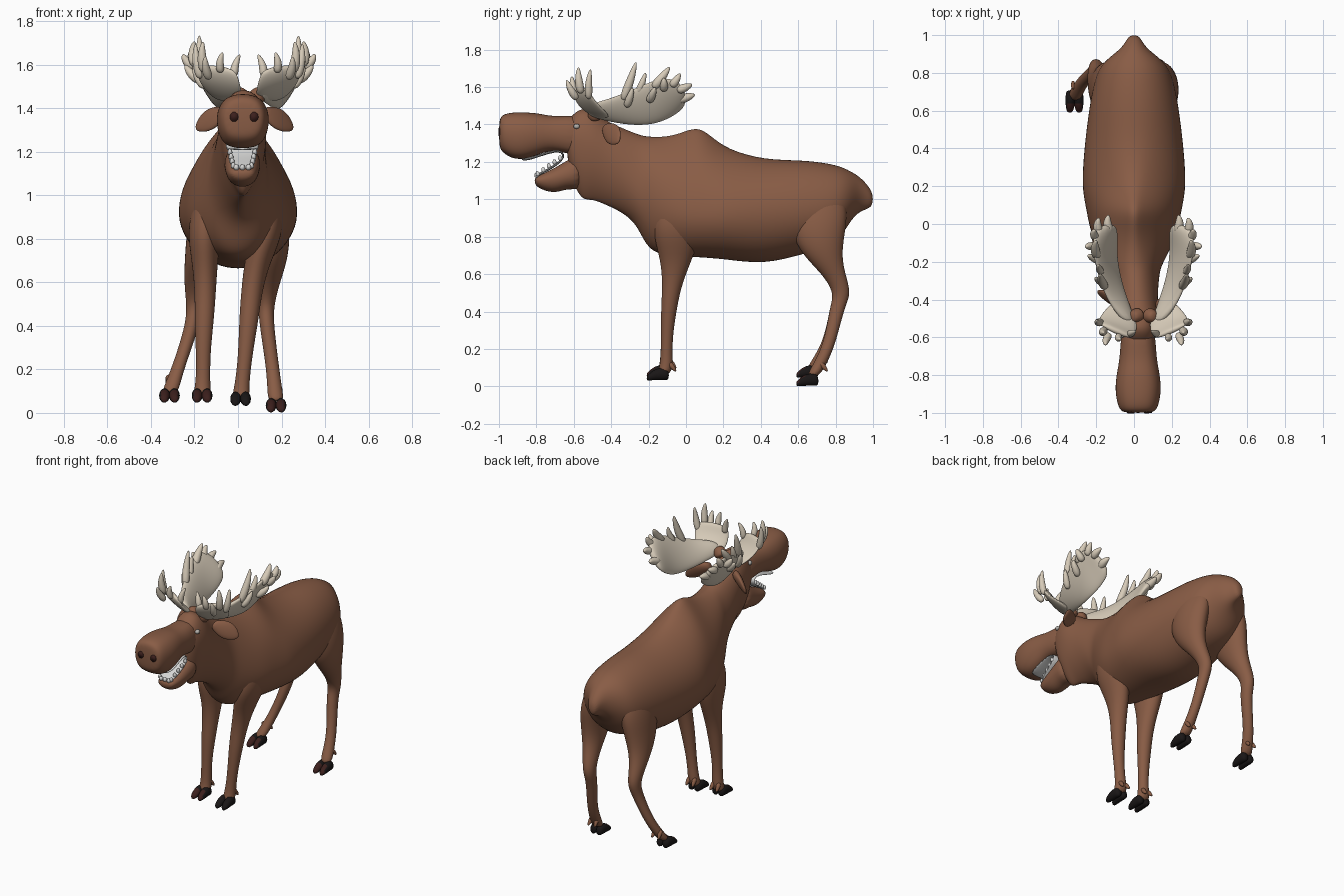
import bpy, bmesh, math
from mathutils import Vector as V


def material(name, rgb):
    m = bpy.data.materials.new(name)
    m.diffuse_color = (*rgb, 1)
    return m


FUR = material("brown_fur", (0.25, 0.108, 0.060))
BONE = material("antler_bone", (0.68, 0.60, 0.485))
HOOF = material("black_hoof", (0.010, 0.008, 0.008))
MAROON = material("dark_maroon", (0.045, 0.014, 0.012))
WHITE = material("tooth_white", (0.68, 0.68, 0.67))
GREY = material("eye_grey", (0.45, 0.43, 0.40))


def ring(c, u, v, n=10):
    """Ellipse around c with half axes u and v."""
    return [c + u * math.cos(a) + v * math.sin(a)
            for a in (2 * math.pi * i / n for i in range(n))]


def section(y, w, top, mid, bot, pu=1.0, pl=1.0, cx=0.0, n=16):
    """Upright cross-section, pu and pl sharpen or square its upper and lower half."""
    pts = []
    for i in range(n):
        a = 2 * math.pi * i / n
        c, s = math.cos(a), math.sin(a)
        x = math.copysign(abs(c) ** (pu if s > 0 else pl), c) * w
        pts.append(V((cx + x, y, mid + s * ((top - mid) if s > 0 else (mid - bot)))))
    return pts


def tube(pts, n=6):
    """Rings along points (x, y, z, radius)."""
    rings = []
    for i, p in enumerate(pts):
        a, b = V(pts[max(i - 1, 0)][:3]), V(pts[min(i + 1, len(pts) - 1)][:3])
        d = (b - a).normalized()
        u = d.cross(V((0.3, 1, 0.1)) if abs(d.y) < 0.8 else V((1, 0, 0.2))).normalized()
        rings.append(ring(V(p[:3]), u * p[3], d.cross(u) * p[3], n))
    return rings


def slab(pairs, thick):
    """Lens-shaped plate between two edges given as pairs of points."""
    mids = [(V(a) + V(b)) / 2 for a, b in pairs]
    rings = []
    for i, (a, b) in enumerate(pairs):
        u = (V(b) - V(a)) / 2
        d = mids[min(i + 1, len(mids) - 1)] - mids[max(i - 1, 0)]
        rings.append(ring(mids[i], u, u.cross(d).normalized() * thick, 10))
    return rings


def build(name, lofts, mats, levels=2, rule=None):
    """Skin each list of rings, close the ends and smooth the result."""
    bm = bmesh.new()
    for rings in lofts:
        rows = [[bm.verts.new(p) for p in r] for r in rings]
        n = len(rows[0])
        for r, s in zip(rows, rows[1:]):
            for i in range(n):
                bm.faces.new((r[i], r[(i + 1) % n], s[(i + 1) % n], s[i]))
        bm.faces.new(rows[0])
        bm.faces.new(rows[-1])
    bmesh.ops.recalc_face_normals(bm, faces=bm.faces)
    for f in bm.faces:
        f.smooth = True
        if rule and rule(f):
            f.material_index = 1
    me = bpy.data.meshes.new(name)
    bm.to_mesh(me)
    bm.free()
    for m in mats:
        me.materials.append(m)
    ob = bpy.data.objects.new(name, me)
    bpy.context.collection.objects.link(ob)
    if levels:
        s = ob.modifiers.new("smooth", 'SUBSURF')
        s.levels = s.render_levels = levels
    return ob


# Trunk: y, half width, top, widest height, bottom, upper power
trunk = [section(*s) for s in (
    (1.0, .025, 1.035, 1.0, .965), (.965, .045, 1.085, 1.03, .945), (.925, .075, 1.125, 1.03, .93),
    (.885, .13, 1.15, 1.01, .89), (.84, .178, 1.175, .98, .81),
    (.77, .213, 1.197, .95, .74), (.62, .242, 1.217, .94, .7),
    (.42, .268, 1.217, .93, .645, 1.1), (.22, .285, 1.275, .93, .672, 1.5),
    (.13, .272, 1.352, .93, .68, 1.8), (.06, .258, 1.402, .93, .685, 1.9),
    (-.03, .24, 1.362, .94, .69, 1.8), (-.11, .208, 1.343, .96, .695, 1.5),
    (-.18, .172, 1.342, 1.0, .715, 1.2), (-.225, .148, 1.345, 1.04, .77))]
# Neck and skull: also lower power and centre x
neck = [section(*s) for s in (
    (-.27, .132, 1.358, 1.08, .87, 1, 1, .005),
    (-.35, .12, 1.39, 1.17, .93, 1, 1.2, .01), (-.43, .113, 1.425, 1.23, .965, .9, 1.4, .015),
    (-.5, .11, 1.48, 1.28, .995, .8, 1.6, .025), (-.56, .104, 1.495, 1.3, .985, .8, 1.6, .025),
    (-.61, .09, 1.45, 1.32, 1.1, .8, 1.3, .025), (-.64, .07, 1.42, 1.33, 1.24, 1, 1, .025))]
build("body", [trunk + neck], [FUR])

# Long upper muzzle and the dropped lower jaw
muzzle = build("muzzle", [[section(*s, .75, .6, .022) for s in (
    (-1.0, .07, 1.42, 1.36, 1.285), (-.985, .1, 1.455, 1.36, 1.25),
    (-.93, .117, 1.468, 1.35, 1.213), (-.86, .124, 1.468, 1.35, 1.21),
    (-.78, .113, 1.462, 1.35, 1.24), (-.7, .096, 1.44, 1.35, 1.268),
    (-.5, .09, 1.465, 1.33, 1.2))]], [FUR])
build("lower_jaw", [[section(*s, .75, 1, .02) for s in (
    (-.81, .045, 1.115, 1.1, 1.08), (-.78, .064, 1.132, 1.1, 1.053),
    (-.7, .077, 1.168, 1.11, 1.028), (-.63, .082, 1.215, 1.13, 1.06),
    (-.55, .088, 1.25, 1.15, 1.04))]], [FUR])

# Pale mouth lining: one folded strip from palate to lower lip, with teeth along the jaw
path = ((-.88, 1.213, .06), (-.84, 1.214, .08), (-.78, 1.236, .082), (-.7, 1.26, .075),
        (-.662, 1.255, .07), (-.65, 1.225, .07), (-.69, 1.185, .07), (-.76, 1.147, .064),
        (-.805, 1.122, .045))
build("mouth_lining", [slab([((.02 - w, y, z), (.02 + w, y, z)) for y, z, w in path], .007)],
      [WHITE], 1)
teeth = []
for s in (1, -1):
    for k in range(5):
        y, z = -.79 + .03 * k, 1.122 + .021 * k
        x = .02 + s * (.042 + .005 * k)
        teeth.append(tube([(x, y, z, .016), (x, y - .004, z + .02, .013),
                           (x, y - .006, z + .03, .005)]))
for x in (-.008, .02, .048):
    teeth.append(tube([(x, -.795, 1.112, .018), (x, -.803, 1.145, .015)]))
build("teeth", teeth, [WHITE], 1)

# Antler tines: root, tip, radius
TINES = (((.2, -.34, 1.52), (.228, -.265, 1.74), .032),
         ((.22, -.26, 1.56), (.235, -.215, 1.68), .026),
         ((.245, -.18, 1.59), (.25, -.085, 1.71), .034),
         ((.25, -.12, 1.58), (.305, -.12, 1.65), .03),
         ((.25, -.08, 1.6), (.26, -.03, 1.675), .03),
         ((.235, -.05, 1.58), (.235, .035, 1.615), .032),
         ((.18, -.05, 1.53), (.185, .05, 1.56), .034),
         ((.2, -.32, 1.49), (.255, -.285, 1.60), .028),
         ((.22, -.2, 1.52), (.295, -.165, 1.60), .03),
         ((.07, -.58, 1.54), (.04, -.565, 1.65), .026),
         ((.13, -.59, 1.56), (.12, -.61, 1.66), .026),
         ((.205, -.56, 1.56), (.21, -.575, 1.71), .03),
         ((.22, -.52, 1.53), (.245, -.51, 1.70), .028),
         ((.18, -.58, 1.53), (.2, -.64, 1.64), .028))

# Ears, antler stalks and antlers, one pair each
for s, side in ((1, "right"), (-1, "left")):
    ear = []
    for t, w, h in ((0, .025, .022), (.2, .045, .026), (.5, .062, .024), (.8, .048, .016), (1, .012, .007)):
        c = V((.03 + s * (.085 + .14 * t), -.43 + .07 * t, 1.385 - .055 * t - .025 * t * t))
        ear.append(ring(c, V((s * .25, .55, .8)).normalized() * w,
                        V((-s * .3, .8, -.45)).normalized() * h))
    build(side + "_ear", [ear], [FUR])

    def at(x, y, z):
        return (.05 + s * x, y, z)

    build(side + "_antler_stalk", [tube([(*at(.02, -.48, 1.43), .05), (*at(.045, -.49, 1.465), .042),
                                         (*at(.06, -.49, 1.49), .025)], 8)], [FUR])
    # rear palm, from low inner edge to high outer edge
    palm = slab([(at(*a), at(*b)) for a, b in (
        ((.035, -.54, 1.45), (.1, -.52, 1.51)), ((.085, -.4, 1.41), (.185, -.42, 1.535)),
        ((.125, -.27, 1.388), (.235, -.29, 1.59)), ((.14, -.16, 1.395), (.265, -.17, 1.645)),
        ((.135, -.07, 1.435), (.27, -.09, 1.66)), ((.14, .01, 1.5), (.25, -.01, 1.61)))], .026)
    # front fan rising over the brow
    fan = slab([(at(*a), at(*b)) for a, b in (
        ((.03, -.5, 1.45), (.14, -.39, 1.43)), ((.03, -.56, 1.485), (.2, -.44, 1.475)),
        ((.04, -.595, 1.53), (.245, -.5, 1.54)), ((.06, -.61, 1.585), (.245, -.53, 1.61)))], .02)
    tines = []
    for a, b, r in TINES:
        m = V(a).lerp(V(b), .55) + V((.012, -.008 if a[1] < -.5 else .004, 0))
        tines.append(tube([(*at(*a), r), (*at(*m), r * .85), (*at(*b), r * .25)]))
    build(side + "_antler", [palm, fan] + tines, [BONE])

# Legs: z, y, half width, half depth, left x, right x
FRONT = ((.06, -.125, .042, .034, -.165, .012), (.1, -.105, .038, .038, -.163, .015),
         (.17, -.104, .033, .032, -.16, .023), (.28, -.102, .035, .033, -.16, .035),
         (.43, -.09, .046, .045, -.155, .05), (.55, -.073, .05, .054, -.15, .062),
         (.68, -.052, .06, .088, -.152, .085), (.8, -.05, .078, .13, -.155, .125),
         (.92, -.04, .075, .13, -.15, .142), (1.1, -.03, .05, .1, -.11, .11))
HIND = ((.05, .675, .038, .032, -.315, .175), (.1, .705, .036, .038, -.3, .17),
        (.2, .757, .031, .034, -.27, .16), (.33, .79, .033, .036, -.23, .142),
        (.43, .812, .035, .042, -.205, .13), (.5, .838, .038, .047, -.2, .13),
        (.6, .79, .05, .064, -.2, .145), (.7, .728, .068, .108, -.18, .162),
        (.82, .705, .085, .15, -.155, .16), (.95, .71, .085, .165, -.14, .14),
        (1.1, .7, .06, .12, -.1, .1))
for name, rows, col, lift in (("left_front", FRONT, 4, .045), ("right_front", FRONT, 5, .03),
                              ("left_hind", HIND, 4, .045), ("right_hind", HIND, 5, 0)):
    up = lift - (.03 if rows is FRONT else 0)
    rings = [ring(V((r[col], r[1], r[0] + up * max(0, 1 - r[0] / .4))),
                  V((r[2], 0, 0)), V((0, r[3], 0)), 12) for r in rows]
    fx, fy, ax, ay = rows[0][col], rows[0][1], rows[1][col], rows[1][1]
    # dewclaws behind the ankle
    claws = [tube([(ax + s * .018, ay + .01, .13 + up, .02),
                   (ax + s * .022, ay + .04, .095 + up, .014),
                   (ax + s * .024, ay + .052, .08 + up, .005)]) for s in (1, -1)]
    build(name + "_leg", [rings] + claws, [FUR])
    # cloven hoof with two toes
    toes = [[ring(V((fx + s * (.021 + .001 * k), fy + dy, lift + h)), V((r, 0, 0)), V((0, 0, h)), 8)
             for k, (dy, r, h) in enumerate(((.035, .022, .028), (.01, .028, .038), (-.04, .028, .034),
                                             (-.072, .021, .02), (-.086, .012, .013)))]
            for s in (1, -1)]
    build(name + "_hoof", toes, [HOOF, MAROON], 1,
          None if name == "right_front" else lambda f: f.normal.y < -.35)

# Nostrils, thin discs seated on the muzzle surface
bpy.context.view_layer.update()
deps = bpy.context.evaluated_depsgraph_get()
snout = muzzle.evaluated_get(deps)
seats = [(side, snout.ray_cast(V((.028 + s * .046, -2, 1.36)), V((0, 1, 0))))
         for s, side in ((1, "right"), (-1, "left"))]
for side, (hit, loc, nor, _) in seats:
    u = nor.cross(V((0, 0, 1))).normalized()
    build(side + "_nostril", [[ring(loc + nor * d, u * .02, nor.cross(u) * .023)
                               for d in (-.004, .004)]], [MAROON], 0)

# Eyes, set just proud of the temples
for s, side in ((1, "right"), (-1, "left")):
    build(side + "_eye", [[ring(V((.025 + s * (.09 + d), -.585, 1.39)), V((0, r, 0)), V((0, 0, r * .8)))
                           for d, r in ((-.02, .02), (.004, .018), (.01, .008))]], [GREY], 1)
